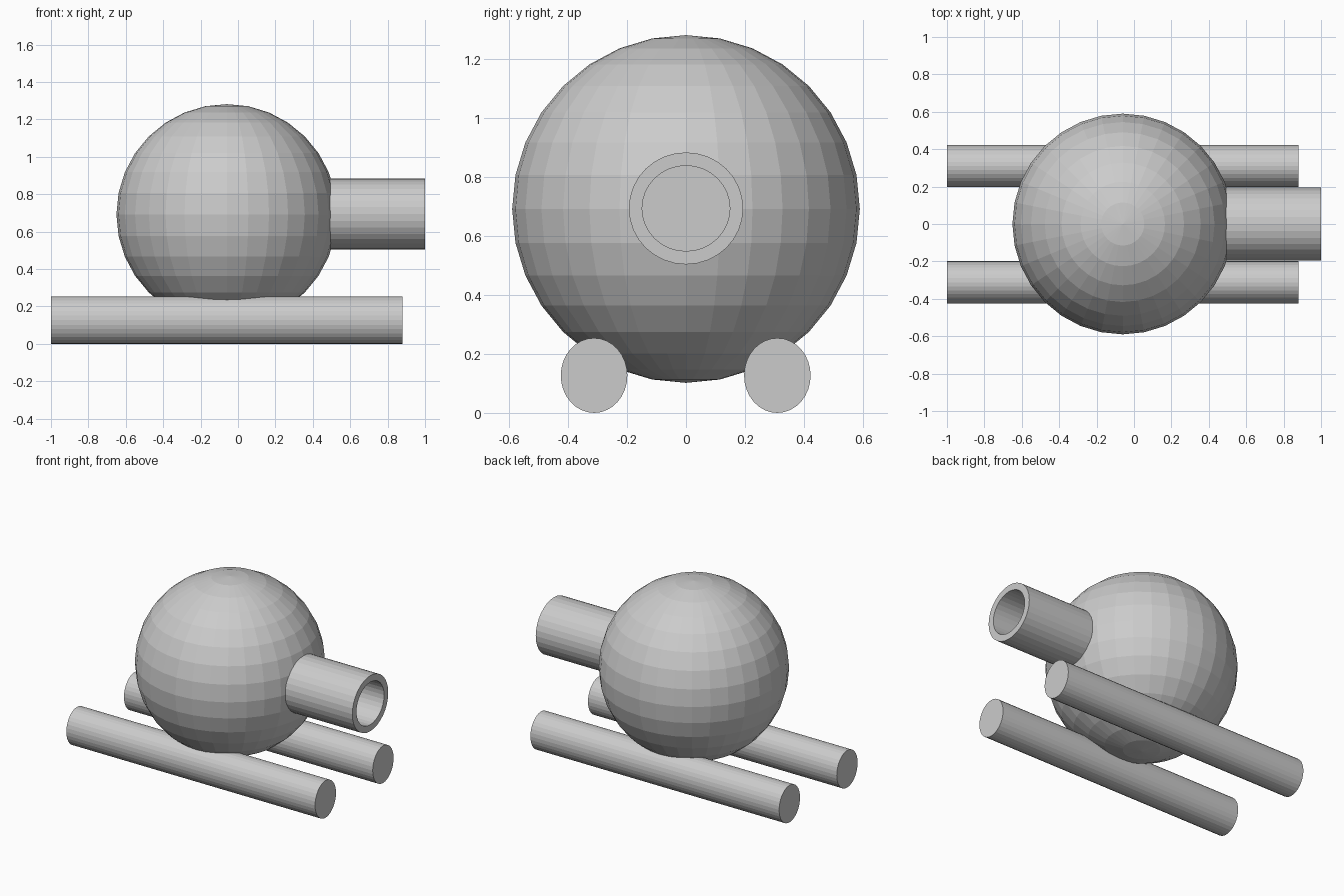
import bpy, bmesh
from math import pi

if "Cube" in bpy.data.objects:
    bpy.data.objects.remove(bpy.data.objects["Cube"])

def rod(name, x0, x1, y, z, ry, rz):
    """Capped 32-sided cylinder lying along x."""
    bpy.ops.mesh.primitive_cylinder_add(vertices=32, radius=1, depth=1)
    ob = bpy.context.object
    ob.name = name
    for v in ob.data.vertices:
        a, b, c = v.co
        v.co = (x0 + (c + 0.5) * (x1 - x0), y + b * ry, z - a * rz)
    return ob

# round body
bpy.ops.mesh.primitive_uv_sphere_add(segments=32, ring_count=16, radius=0.59,
                                     location=(-0.06, 0, 0.692))
bpy.context.object.name = "body"

# pair of support rails
for name, y in (("front_rail", -0.312), ("back_rail", 0.31)):
    rod(name, -1.0, 0.88, y, 0.127, 0.113, 0.127)

# spout with a hollowed end
spout = rod("spout", 0.3, 1.0, 0, 0.694, 0.194, 0.19)
bm = bmesh.new()
bm.from_mesh(spout.data)
end = max(bm.faces, key=lambda f: f.calc_center_median().x)
bmesh.ops.inset_region(bm, faces=[end], thickness=0.045)
hole = bmesh.ops.extrude_discrete_faces(bm, faces=[end])["faces"]
bmesh.ops.translate(bm, verts=hole[0].verts[:], vec=(-0.42, 0, 0))
bm.to_mesh(spout.data)
bm.free()
